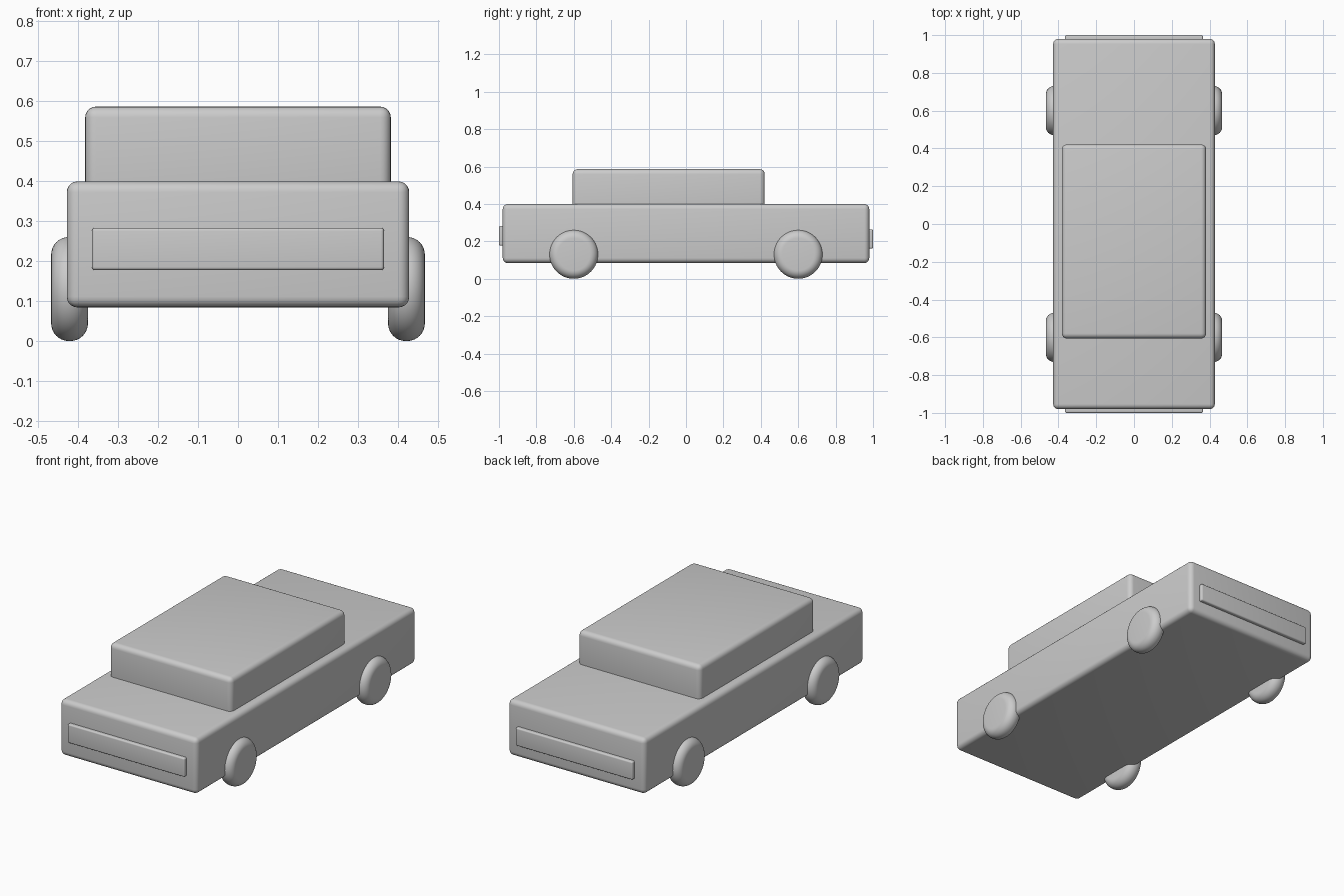
import bpy
import math

if "Cube" in bpy.data.objects:
    bpy.data.objects.remove(bpy.data.objects["Cube"])


def finish(obj, name, radius, segments):
    # Rounded edges with smooth shading on every part
    obj.name = name
    bpy.ops.object.transform_apply(location=False, rotation=True, scale=True)
    bevel = obj.modifiers.new("rounding", 'BEVEL')
    bevel.width = radius
    bevel.segments = segments
    bevel.limit_method = 'ANGLE'
    bevel.angle_limit = math.radians(40)
    bpy.ops.object.modifier_apply(modifier=bevel.name)
    bpy.ops.object.shade_smooth_by_angle(angle=math.radians(35))
    return obj


def rounded_box(name, half_width, y0, y1, z0, z1, radius):
    bpy.ops.mesh.primitive_cube_add(size=1, location=(0, (y0 + y1) / 2, (z0 + z1) / 2))
    obj = bpy.context.object
    obj.scale = (2 * half_width, y1 - y0, z1 - z0)
    return finish(obj, name, radius, 5)


def wheel(name, x, y):
    bpy.ops.mesh.primitive_cylinder_add(vertices=64, radius=0.13, depth=0.092,
                                        location=(x, y, 0.131),
                                        rotation=(0, math.pi / 2, 0))
    return finish(bpy.context.object, name, 0.044, 8)


# Lower body and cabin
rounded_box("body", 0.428, -0.98, 0.98, 0.085, 0.40, 0.027)
rounded_box("cabin", 0.382, -0.606, 0.421, 0.34, 0.587, 0.027)

# Front and rear bumper plates
rounded_box("front_bumper", 0.365, -1.0, -0.94, 0.178, 0.284, 0.008)
rounded_box("rear_bumper", 0.365, 0.94, 1.0, 0.162, 0.264, 0.008)

# Four wheels
for side, x in (("left", -0.421), ("right", 0.421)):
    for end, y in (("front", -0.6), ("rear", 0.6)):
        wheel(f"{end}_{side}_wheel", x, y)
